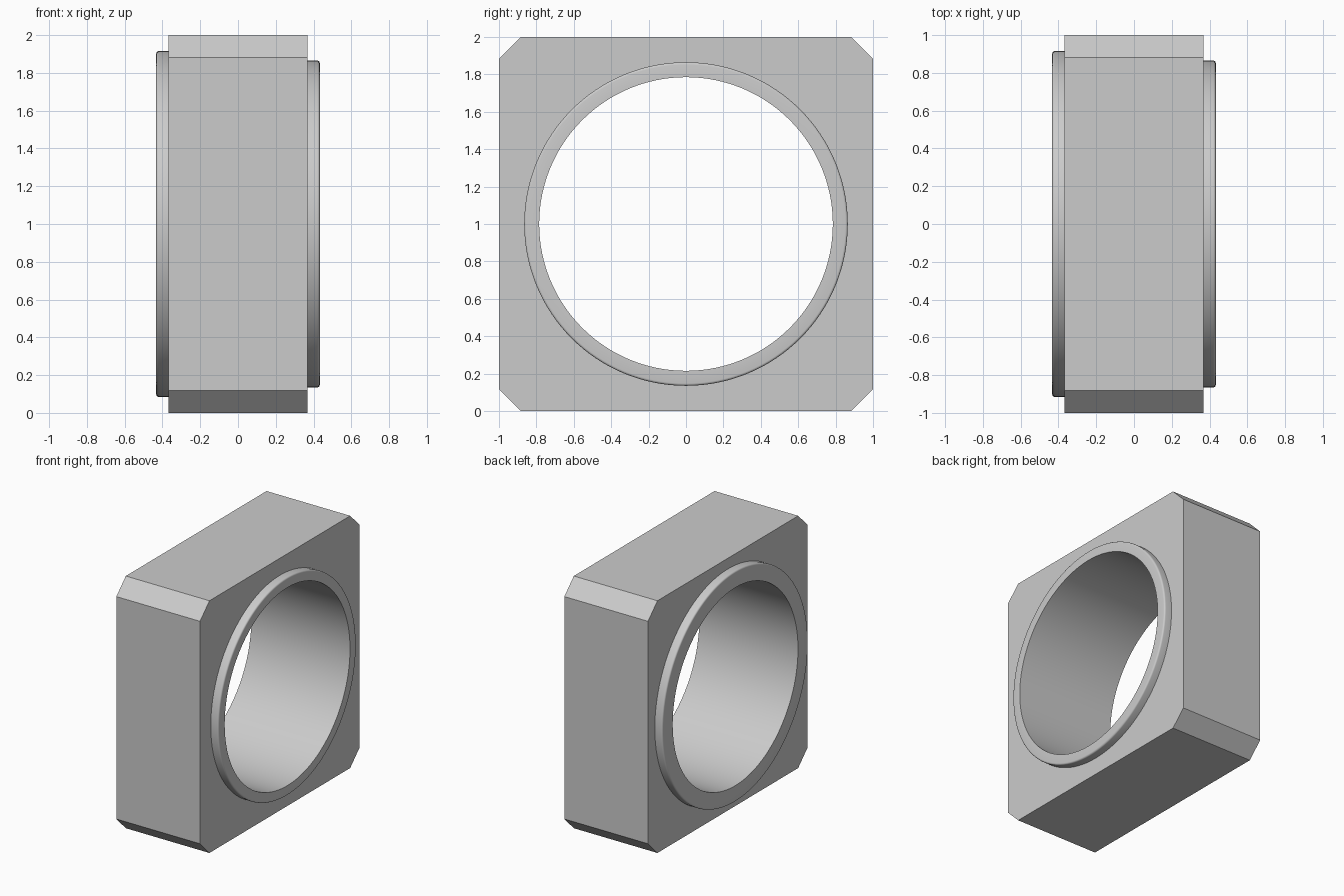
import bpy
import bmesh
from math import radians, sin, cos, pi
from mathutils import Matrix

HALF_BODY, HALF_TOTAL = 0.367, 0.433
BORE, CHAMFER, FILLET, SIDES = 0.785, 0.118, 0.013, 128

if "Cube" in bpy.data.objects:
    bpy.data.objects.remove(bpy.data.objects["Cube"])

grey = bpy.data.materials.new("light_grey")
grey.use_nodes = True
colour = (0.6, 0.6, 0.6, 1)
grey.diffuse_color = colour
grey.node_tree.nodes["Principled BSDF"].inputs["Base Color"].default_value = colour


def add_object(name, bm):
    bmesh.ops.recalc_face_normals(bm, faces=bm.faces)
    mesh = bpy.data.meshes.new(name)
    bm.to_mesh(mesh)
    bm.free()
    mesh.materials.append(grey)
    obj = bpy.data.objects.new(name, mesh)
    bpy.context.collection.objects.link(obj)
    obj.location.z = 1
    return obj


def smooth(obj):
    bpy.ops.object.select_all(action="DESELECT")
    obj.select_set(True)
    bpy.context.view_layer.objects.active = obj
    bpy.ops.object.shade_smooth_by_angle(angle=radians(30))


def collar(name, side, radius):
    """Raised ring around the bore, with a rounded outer rim."""
    profile = [(HALF_TOTAL, BORE)]
    for i in range(5):
        a = i / 4 * pi / 2
        profile.append((HALF_TOTAL - FILLET * (1 - cos(a)),
                        radius - FILLET * (1 - sin(a))))
    # Arc runs from the flat face out to the cylindrical rim
    profile += [(HALF_BODY, radius), (HALF_BODY, BORE)]
    bm = bmesh.new()
    verts = [bm.verts.new((side * x, r, 0)) for x, r in profile]
    edges = [bm.edges.new((verts[i], verts[i + 1])) for i in range(len(verts) - 1)]
    edges.append(bm.edges.new((verts[-1], verts[0])))
    bmesh.ops.spin(bm, geom=verts + edges, cent=(0, 0, 0), axis=(1, 0, 0),
                   angle=2 * pi, steps=SIDES)
    bmesh.ops.remove_doubles(bm, verts=bm.verts, dist=0.0001)
    smooth(add_object(name, bm))


# Square block with chamfered corners
bm = bmesh.new()
bmesh.ops.create_cube(bm, size=2, matrix=Matrix.Diagonal((HALF_BODY, 1, 1, 1)))
long_edges = [e for e in bm.edges
              if abs(e.verts[0].co.x - e.verts[1].co.x) > HALF_BODY]
bmesh.ops.bevel(bm, geom=long_edges, offset=CHAMFER, segments=1, affect="EDGES")
block = add_object("block", bm)

# Round bore through the block
bm = bmesh.new()
bmesh.ops.create_cone(bm, cap_ends=True, segments=SIDES, radius1=BORE,
                      radius2=BORE, depth=2,
                      matrix=Matrix.Rotation(pi / 2, 4, "Y"))
cutter = add_object("bore_cutter", bm)
cut = block.modifiers.new("bore", "BOOLEAN")
cut.operation = "DIFFERENCE"
cut.solver = "EXACT"
cut.object = cutter
bpy.context.view_layer.objects.active = block
bpy.ops.object.modifier_apply(modifier=cut.name)
bpy.data.objects.remove(cutter)
smooth(block)

# Narrow collar on the left face, wide collar on the right face
collar("left_collar", 1, 0.865)
collar("right_collar", -1, 0.915)
